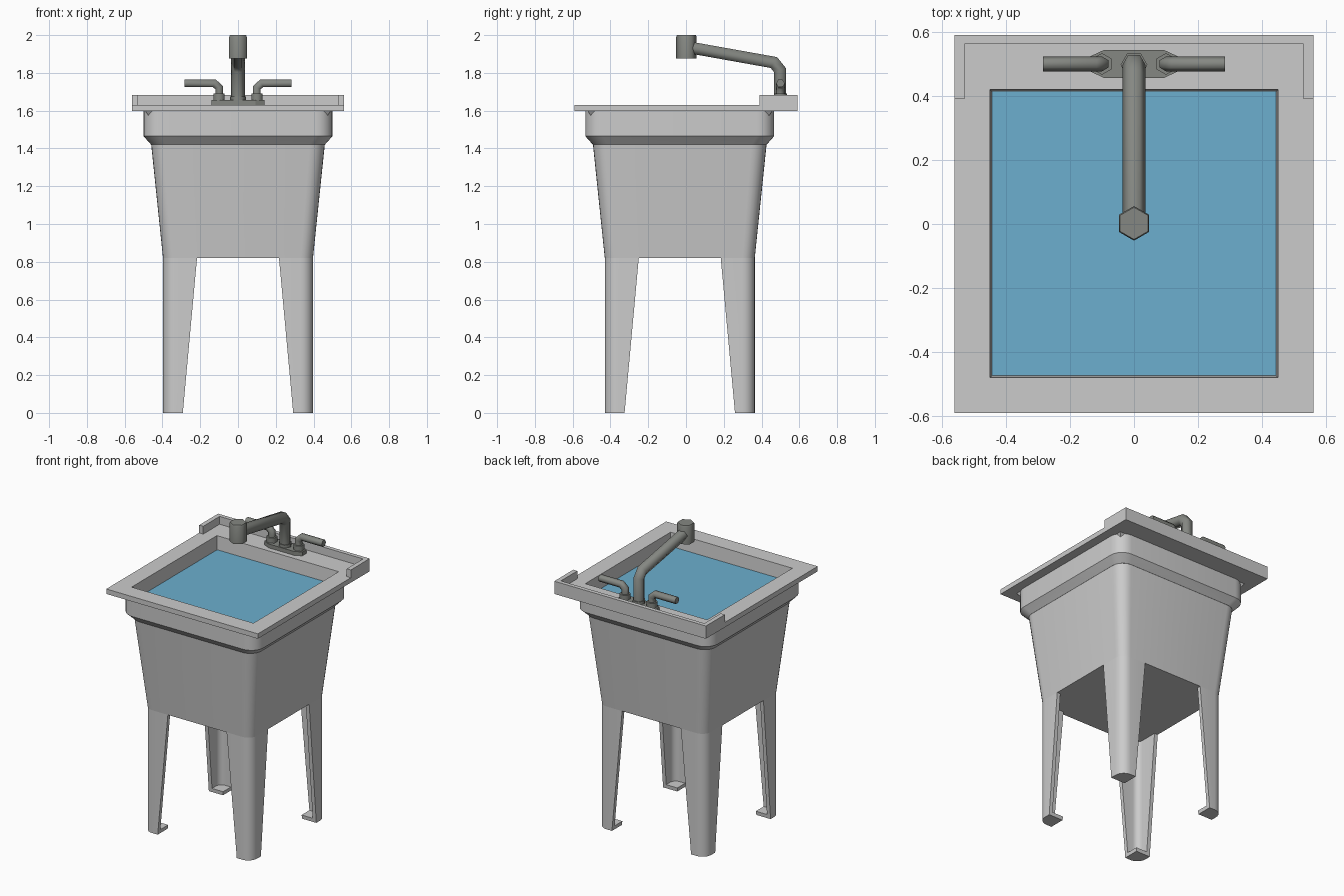
import bpy, bmesh, math
from mathutils import Vector

if "Cube" in bpy.data.objects:
    bpy.data.objects.remove(bpy.data.objects["Cube"])


def material(name, rgb):
    m = bpy.data.materials.new(name)
    m.diffuse_color = (*rgb, 1)
    m.use_nodes = True
    m.node_tree.nodes["Principled BSDF"].inputs["Base Color"].default_value = m.diffuse_color
    return m


PLASTIC = material("light grey plastic", (0.60, 0.60, 0.60))
METAL = material("dull metal", (0.235, 0.245, 0.225))
WATER = material("blue water", (0.15, 0.43, 0.62))
CY = -0.033  # tub centre in y


def loft(name, rings, mat, closed=False, smooth=None):
    """Skin equal-length rings of points; cap the ends or close into a loop."""
    bm = bmesh.new()
    rows = [[bm.verts.new(p) for p in ring] for ring in rings]
    n = len(rows[0])
    pairs = list(zip(rows, rows[1:]))
    if closed:
        pairs.append((rows[-1], rows[0]))
    for a, b in pairs:
        for i in range(n):
            j = (i + 1) % n
            bm.faces.new((a[i], a[j], b[j], b[i]))
    if not closed:
        bm.faces.new(rows[0])
        bm.faces.new(rows[-1])
    bmesh.ops.recalc_face_normals(bm, faces=bm.faces)
    me = bpy.data.meshes.new(name)
    bm.to_mesh(me)
    bm.free()
    me.materials.append(mat)
    ob = bpy.data.objects.new(name, me)
    bpy.context.collection.objects.link(ob)
    if smooth:
        bpy.ops.object.select_all(action='DESELECT')
        ob.select_set(True)
        bpy.context.view_layer.objects.active = ob
        bpy.ops.object.shade_smooth_by_angle(angle=math.radians(smooth))
    return ob


def arc(cx, cy, r, a0, a1, n=6):
    return [(cx + r * math.cos(math.radians(a0 + (a1 - a0) * i / n)),
             cy + r * math.sin(math.radians(a0 + (a1 - a0) * i / n))) for i in range(n + 1)]


def rounded(h, r, z):
    pts = []
    for k, (sx, sy) in enumerate([(1, 1), (-1, 1), (-1, -1), (1, -1)]):
        pts += arc(sx * (h - r), CY + sy * (h - r), r, 90 * k, 90 * k + 90)
    return [(x, y, z) for x, y in pts]


def rect(hx, y0, y1, z):
    return [(-hx, y0, z), (hx, y0, z), (hx, y1, z), (-hx, y1, z)]


def prism(name, pts, z0, z1, mat, smooth=None):
    return loft(name, [[(x, y, z) for x, y in pts] for z in (z0, z1)], mat, smooth=smooth)


def hexagon(cx, cy, r, turn=30):
    return arc(cx, cy, r, turn, turn + 360)[:-1]


def tube(name, path, side, r):
    """Six-sided pipe along a flat path; side is the normal of the path's plane."""
    path, side = [Vector(p) for p in path], Vector(side)
    rings = []
    for i, p in enumerate(path):
        d0 = (p - path[max(i - 1, 0)]).normalized()
        d1 = (path[min(i + 1, len(path) - 1)] - p).normalized()
        d = (d0 + d1).normalized()
        up = side.cross(d) / max((d0.dot(d) if d0.length else 1), 0.5)
        rings.append([p + r * (side * math.cos(k * math.pi / 3) + up * math.sin(k * math.pi / 3))
                      for k in range(6)])
    return loft(name, rings, METAL, smooth=62)


# Tub body with its thicker collar (stays under the rim, open area is covered by water)
loft("tub_collar", [rounded(0.50, 0.09, 1.60), rounded(0.50, 0.09, 1.465),
                    rounded(0.46, 0.08, 1.42)][1:], PLASTIC, smooth=30)
loft("tub_collar_wall", [rounded(0.50, 0.09, 1.465), rounded(0.50, 0.09, 1.52)],
     PLASTIC, smooth=30)

# Collar upper skirt, a ring so that the basin stays open
skirt = rounded(0.50, 0.09, 1.51)
loft("tub_skirt", [skirt, rounded(0.50, 0.09, 1.60), rounded(0.475, 0.07, 1.60),
                   rounded(0.475, 0.07, 1.51)], PLASTIC, closed=True, smooth=30)
loft("tub_body", [rounded(0.46, 0.08, 1.425), rounded(0.397, 0.065, 0.82)], PLASTIC, smooth=30)

# Rim with the basin opening
loft("rim", [rect(0.49, -0.52, 0.455, 1.597), rect(0.56, -0.59, 0.59, 1.597),
             rect(0.56, -0.59, 0.59, 1.63), rect(0.45, -0.48, 0.42, 1.63),
             rect(0.442, -0.472, 0.412, 1.525)], PLASTIC, closed=True)

# Raised lip round the back
prism("back_lip", [(-0.56, 0.39), (-0.53, 0.39), (-0.53, 0.563), (0.53, 0.563), (0.53, 0.39),
                   (0.56, 0.39), (0.56, 0.59), (-0.56, 0.59)], 1.62, 1.682, PLASTIC)

# Water surface
loft("water", [rect(0.444, -0.474, 0.414, z) for z in (1.531, 1.54)], WATER)


# Angle-section legs with solid feet
def leg(name, sx, sy):
    h, r, t = 0.397, 0.065, 0.025

    def place(pts, z):
        return [(sx * x, CY + sy * y, z) for x, y in pts]

    def angle_section(w, z):
        outer = [(h - w, h)] + arc(h - r, h - r, r, 90, 0) + [(h, h - w)]
        inner = [(h - t, h - w)] + arc(h - r, h - r, r - t, 0, 90) + [(h - w, h - t)]
        return place(outer + inner, z)

    def foot_section(w, z):
        return place([(h - w, h)] + arc(h - r, h - r, r, 90, 0) + [(h, h - w), (h - w, h - w)], z)

    loft(name, [angle_section(0.18, 0.82), angle_section(0.107, 0.025)], PLASTIC, smooth=30)
    loft(name + "_foot", [foot_section(0.107, 0.025), foot_section(0.105, 0)], PLASTIC, smooth=30)


for fb, sy in (("front", -1), ("back", 1)):
    for lr, sx in (("left", -1), ("right", 1)):
        leg(f"{fb}_{lr}_leg", sx, sy)

# Tap base plate
prism("tap_plate", [(-0.14, 0.478), (-0.093, 0.456), (0.093, 0.456), (0.14, 0.478),
                    (0.14, 0.522), (0.093, 0.544), (-0.093, 0.544), (-0.14, 0.522)],
      1.628, 1.656, METAL)

# Tap handles
for lr, s in (("left", -1), ("right", 1)):
    prism(lr + "_handle_base", hexagon(s * 0.10, 0.50, 0.034), 1.65, 1.69, METAL, 62)
    tube(lr + "_handle", [(s * 0.10, 0.50, 1.68), (s * 0.10, 0.50, 1.722),
                          (s * 0.124, 0.50, 1.744), (s * 0.284, 0.50, 1.744)], (0, 1, 0), 0.023)

# Spout and its nozzle
prism("spout_base", hexagon(0, 0.497, 0.042, 0), 1.65, 1.675, METAL, 62)
tube("spout", [(0, 0.497, 1.65), (0, 0.497, 1.815), (0, 0.465, 1.855), (0, 0.0, 1.938)],
     (1, 0, 0), 0.036)
loft("nozzle", [[(x, y, z) for x, y in hexagon(0, 0.002, r)]
                for r, z in ((0.054, 1.875), (0.054, 1.99), (0.05, 2.0))], METAL, smooth=62)
